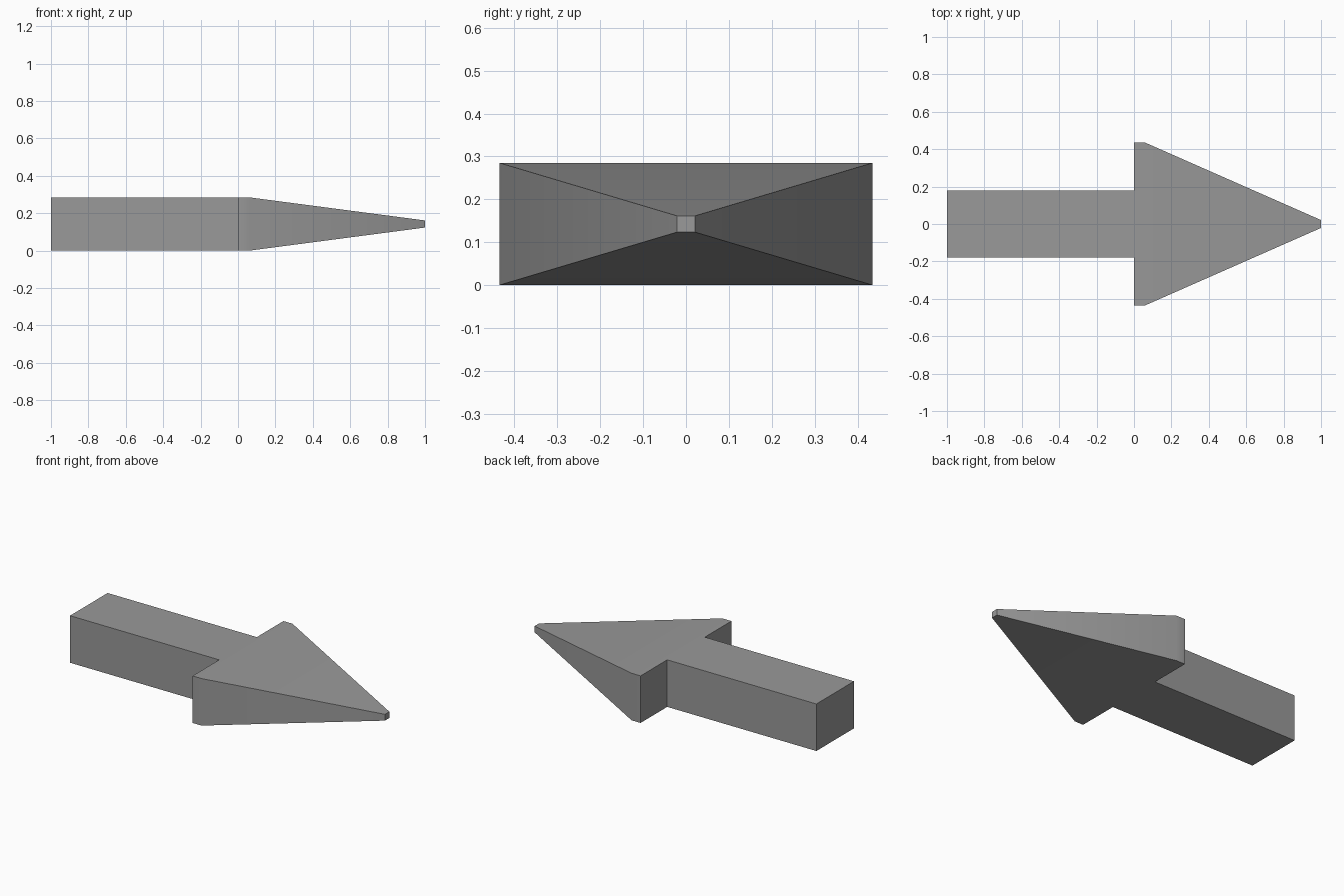
import bpy
import bmesh
from math import radians

cube = bpy.data.objects.get("Cube")
if cube:
    bpy.data.objects.remove(cube, do_unlink=True)

MID_Z = 0.1425  # height of the arrow's axis

# One plain grey for the whole arrow
grey = bpy.data.materials.new("grey")
grey.use_nodes = True
colour = (0.32, 0.32, 0.32, 1)
grey.diffuse_color = colour
grey.node_tree.nodes["Principled BSDF"].inputs["Base Color"].default_value = colour


def loft(name, sections, cap_end=True):
    """Join rectangular sections (x, half width, half height) along x."""
    bm = bmesh.new()
    rings = [[bm.verts.new((x, sy * w, MID_Z + sz * h))
              for sy, sz in ((-1, -1), (1, -1), (1, 1), (-1, 1))]
             for x, w, h in sections]
    for a, b in zip(rings, rings[1:]):
        for i in range(4):
            j = (i + 1) % 4
            bm.faces.new((a[i], a[j], b[j], b[i]))
    bm.faces.new(rings[0][::-1])
    if cap_end:
        bm.faces.new(rings[-1])
    bmesh.ops.recalc_face_normals(bm, faces=bm.faces)
    mesh = bpy.data.meshes.new(name)
    bm.to_mesh(mesh)
    bm.free()
    mesh.materials.append(grey)
    obj = bpy.data.objects.new(name, mesh)
    bpy.context.collection.objects.link(obj)
    bpy.ops.object.select_all(action="DESELECT")
    obj.select_set(True)
    bpy.context.view_layer.objects.active = obj
    bpy.ops.object.shade_smooth_by_angle(angle=radians(30))
    return obj


# Square-cut shaft, closed at the joint by the back of the head
loft("arrow_shaft", [(-1, 0.18, MID_Z), (0, 0.18, MID_Z)], cap_end=False)

# Head: short straight collar, then a taper to a blunt tip
loft("arrow_head", [(0, 0.435, MID_Z), (0.06, 0.435, MID_Z), (1, 0.021, 0.019)])
